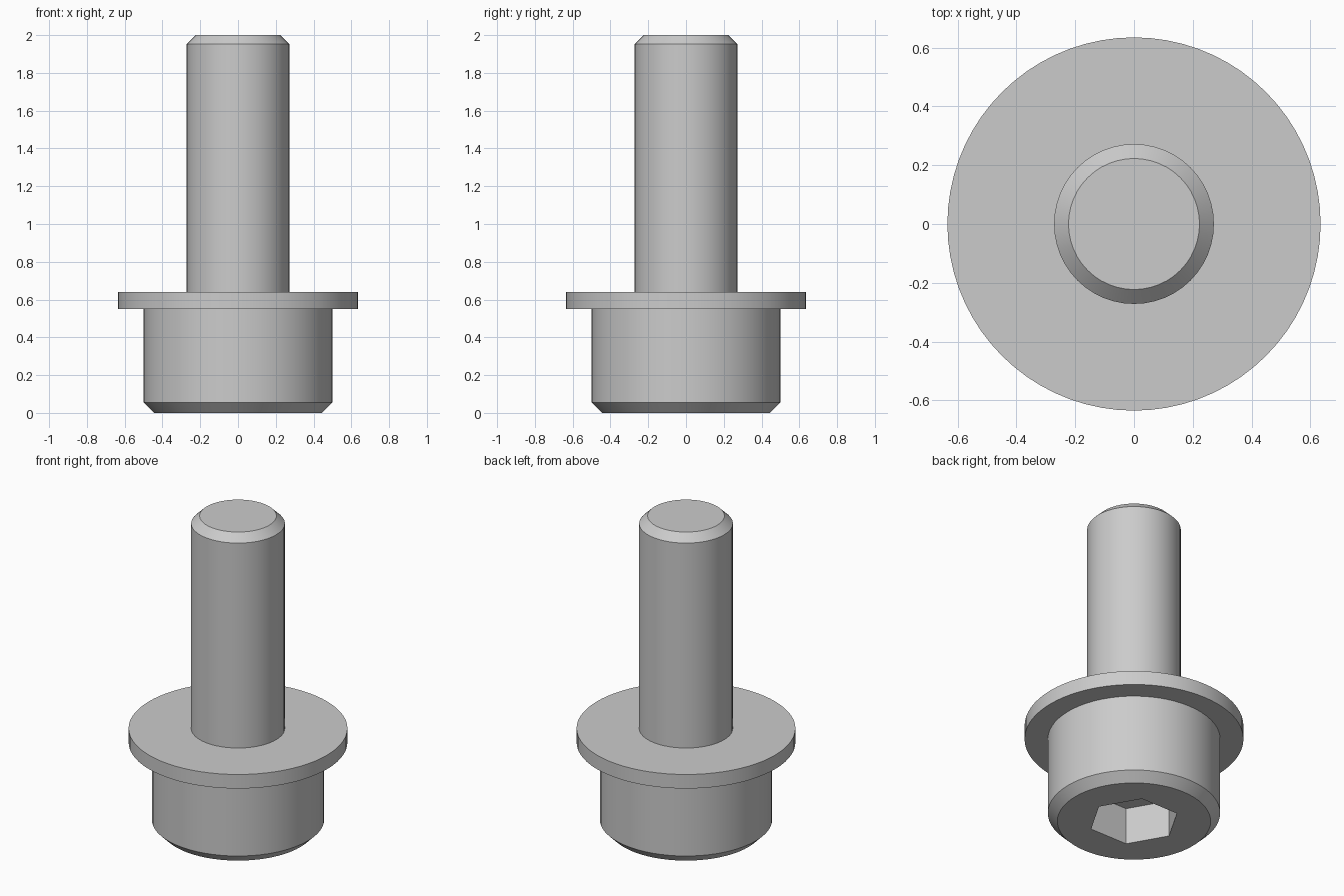
import bpy
import bmesh
from math import cos, sin, tau, radians

cube = bpy.data.objects.get("Cube")
if cube:
    bpy.data.objects.remove(cube, do_unlink=True)

# Single metal colour
steel = bpy.data.materials.new("grey steel")
steel.use_nodes = True
GREY = (0.6, 0.6, 0.6, 1)
steel.diffuse_color = GREY
steel.node_tree.nodes["Principled BSDF"].inputs["Base Color"].default_value = GREY


def turned_part(name, profile, sides):
    """Closed solid of revolution from (radius, z) points, bottom to top."""
    bm = bmesh.new()
    rings = [[bm.verts.new((r * cos(tau * i / sides), r * sin(tau * i / sides), z))
              for i in range(sides)] for r, z in profile]
    for low, high in zip(rings, rings[1:]):
        for i in range(sides):
            j = (i + 1) % sides
            bm.faces.new((low[i], low[j], high[j], high[i]))
    bm.faces.new(rings[0][::-1])
    bm.faces.new(rings[-1])
    mesh = bpy.data.meshes.new(name)
    bm.to_mesh(mesh)
    bm.free()
    mesh.materials.append(steel)
    obj = bpy.data.objects.new(name, mesh)
    bpy.context.collection.objects.link(obj)
    return obj


def activate(obj):
    bpy.ops.object.select_all(action='DESELECT')
    obj.select_set(True)
    bpy.context.view_layer.objects.active = obj


# Cylindrical head with chamfered bottom rim
head = turned_part("head", [(0.445, 0), (0.5, 0.055), (0.5, 0.55)], 64)

# Hexagonal key socket cut into the underside of the head
cutter = turned_part("socket_cutter", [(0.265, -0.1), (0.265, 0.235)], 6)
cutter.hide_render = True
cut = head.modifiers.new("hex_socket", 'BOOLEAN')
cut.operation = 'DIFFERENCE'
cut.solver = 'EXACT'
cut.object = cutter
activate(head)
bpy.ops.object.modifier_apply(modifier=cut.name)
bpy.data.objects.remove(cutter, do_unlink=True)

# Flat washer resting on the head
washer = turned_part("washer", [(0.635, 0.55), (0.635, 0.64)], 72)

# Shank with chamfered tip
shank = turned_part("shank", [(0.272, 0.6), (0.272, 1.952), (0.223, 2)], 48)

# Smooth round walls, crisp rims
for part in (head, washer, shank):
    activate(part)
    bpy.ops.object.shade_smooth_by_angle(angle=radians(30))
